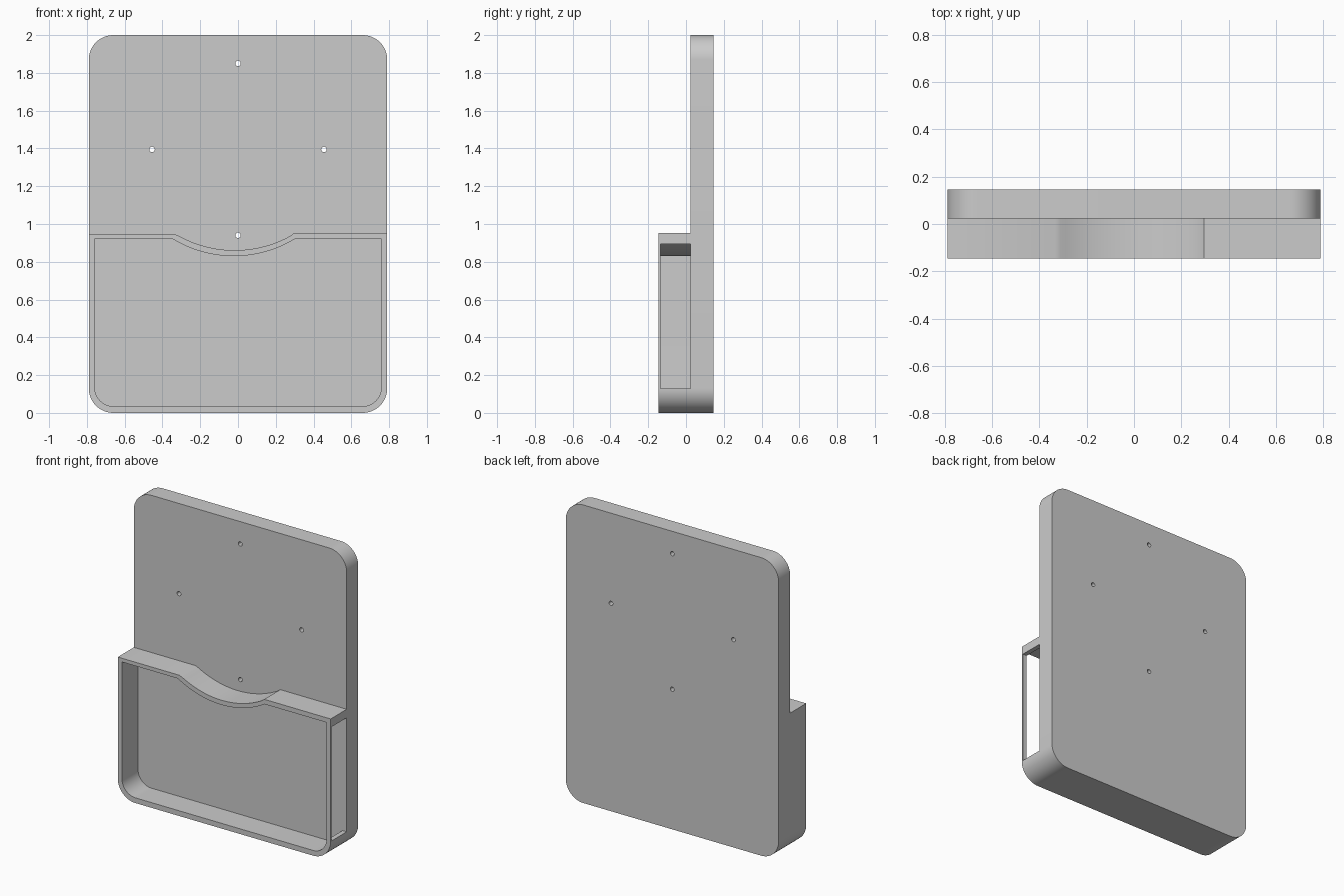
import bpy
import bmesh
from math import sin, cos, pi, radians

cube = bpy.data.objects.get("Cube")
if cube:
    bpy.data.objects.remove(cube, do_unlink=True)

FRONT, SEAM, BACK = -0.146, 0.024, 0.146
HALF, RADIUS = 0.79, 0.13

grey = bpy.data.materials.new("plain grey")
grey.use_nodes = True
grey.diffuse_color = (0.6, 0.6, 0.6, 1)
grey.node_tree.nodes["Principled BSDF"].inputs["Base Color"].default_value = (0.6, 0.6, 0.6, 1)


def corner(cx, cz, r, start, steps=16):
    """Quarter circle, running counter-clockwise from the start angle."""
    return [(cx + r * cos(start + pi / 2 * i / steps),
             cz + r * sin(start + pi / 2 * i / steps)) for i in range(steps + 1)]


def dip(right, left, low, steps=28):
    """Circular arc sagging from the right point to the left point."""
    mid = (right[0] + left[0]) / 2
    half = (right[0] - left[0]) / 2
    top = (right[1] + left[1]) / 2
    sag = top - low
    r = (half * half + sag * sag) / (2 * sag)
    pts = []
    for i in range(1, steps):
        x = right[0] + (left[0] - right[0]) * i / steps
        pts.append((x, low + r - (r * r - (x - mid) ** 2) ** 0.5))
    return [right] + pts + [left]


def make_solid(name, outer, y0, y1, inner=None):
    """Extrude an outline along y; an inner outline of equal length makes it a frame."""
    bm = bmesh.new()
    loops = [[[bm.verts.new((x, y, z)) for x, z in pts] for y in (y0, y1)]
             for pts in ([outer, inner] if inner else [outer])]
    n = len(outer)

    def bridge(a, b):
        for i in range(n):
            j = (i + 1) % n
            bm.faces.new((a[i], a[j], b[j], b[i]))

    for front, back in loops:
        bridge(front, back)
    if inner:
        for k in (0, 1):
            bridge(loops[0][k], loops[1][k])
    else:
        for ring in loops[0]:
            bm.faces.new(ring)
    bmesh.ops.recalc_face_normals(bm, faces=bm.faces)
    mesh = bpy.data.meshes.new(name)
    bm.to_mesh(mesh)
    bm.free()
    mesh.materials.append(grey)
    obj = bpy.data.objects.new(name, mesh)
    bpy.context.collection.objects.link(obj)
    return obj


def select(obj):
    bpy.ops.object.select_all(action="DESELECT")
    obj.select_set(True)
    bpy.context.view_layer.objects.active = obj


def cut(obj, cutter):
    cutter.hide_render = True
    mod = obj.modifiers.new("cut", "BOOLEAN")
    mod.operation, mod.solver, mod.object = "DIFFERENCE", "EXACT", cutter
    select(obj)
    bpy.ops.object.modifier_apply(modifier=mod.name)
    bpy.data.objects.remove(cutter, do_unlink=True)


def pocket_outline(half, bottom, r, right_top, left_top, dip_right, dip_left, low):
    """Rounded bottom, straight sides and a top edge with a thumb dip."""
    return (corner(-half + r, bottom + r, r, pi) + corner(half - r, bottom + r, r, 1.5 * pi)
            + [(half, right_top)]
            + dip((dip_right, right_top), (dip_left, left_top), low)
            + [(-half, left_top)])


# Backboard: rounded panel with four screw holes
c = HALF - RADIUS
panel = (corner(c, 2 - RADIUS, RADIUS, 0) + corner(-c, 2 - RADIUS, RADIUS, pi / 2)
         + corner(-c, RADIUS, RADIUS, pi) + corner(c, RADIUS, RADIUS, 1.5 * pi))
backboard = make_solid("backboard", panel, SEAM, BACK)
for x, z in ((0, 1.85), (-0.455, 1.395), (0.455, 1.395), (0, 0.94)):
    bpy.ops.mesh.primitive_cylinder_add(vertices=20, radius=0.0145, depth=0.6,
                                        location=(x, 0, z), rotation=(radians(90), 0, 0))
    cut(backboard, bpy.context.object)

# Pocket frame: thin open-fronted wall with a dip in the top edge
outer = pocket_outline(HALF, 0, RADIUS, 0.952, 0.945, 0.297, -0.333, 0.861)
inner = pocket_outline(0.759, 0.035, 0.1, 0.92, 0.92, 0.3, -0.345, 0.83)
frame = make_solid("pocket_frame", outer, FRONT, SEAM, inner)

# Side slot: opening through the left wall, reaching back to the board
slot_front, slot_low, slot_high = -0.135, 0.13, 0.895
bpy.ops.mesh.primitive_cube_add(size=1)
slot = bpy.context.object
slot.location = (0.775, (slot_front + 0.1) / 2, (slot_low + slot_high) / 2)
slot.scale = (0.1, 0.1 - slot_front, slot_high - slot_low)
bpy.context.view_layer.update()
cut(frame, slot)

for obj in (backboard, frame):
    select(obj)
    bpy.ops.object.shade_smooth_by_angle(angle=radians(25))
